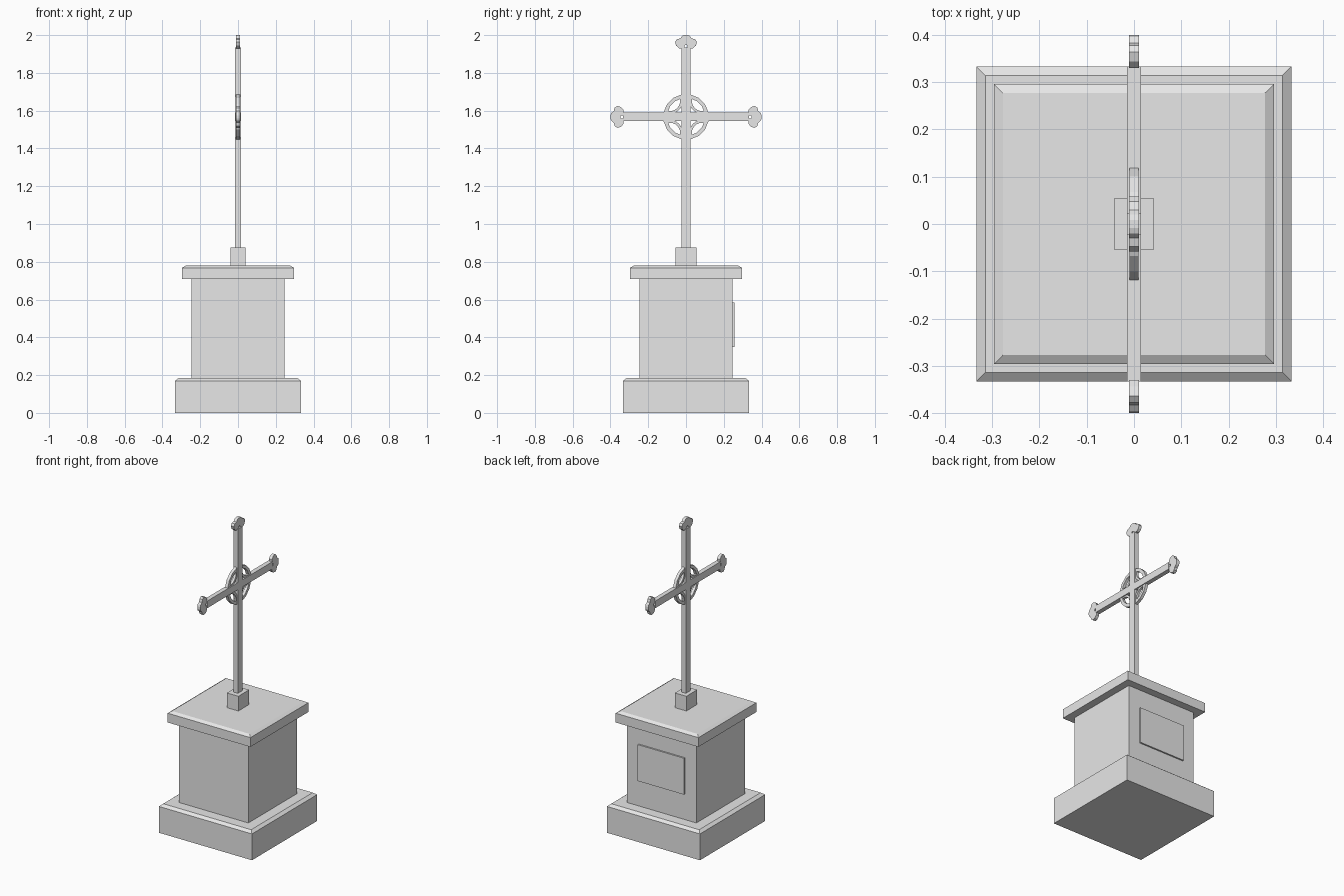
import bpy
import bmesh
from math import pi, cos, sin, radians
from mathutils import Matrix, Vector

cube = bpy.data.objects.get("Cube")
if cube:
    bpy.data.objects.remove(cube, do_unlink=True)

stone = bpy.data.materials.new("grey stone")
stone.use_nodes = True
stone.diffuse_color = (0.8, 0.8, 0.8, 1)
stone.node_tree.nodes["Principled BSDF"].inputs["Base Color"].default_value = (0.8, 0.8, 0.8, 1)


def finish(name, bm):
    bmesh.ops.recalc_face_normals(bm, faces=bm.faces)
    mesh = bpy.data.meshes.new(name)
    bm.to_mesh(mesh)
    bm.free()
    mesh.materials.append(stone)
    obj = bpy.data.objects.new(name, mesh)
    bpy.context.collection.objects.link(obj)
    return obj


def box(name, low, high):
    bm = bmesh.new()
    low, high = Vector(low), Vector(high)
    bmesh.ops.create_cube(bm, size=1, matrix=Matrix.Translation((low + high) / 2)
                          @ Matrix.Diagonal((*(high - low), 1)))
    return finish(name, bm)


def square_stack(name, profile):
    """Square block lofted through (half width, height) pairs."""
    bm = bmesh.new()
    rings = [[bm.verts.new((sx * w, sy * w, z))
              for sx, sy in ((-1, -1), (1, -1), (1, 1), (-1, 1))] for w, z in profile]
    bm.faces.new(rings[0])
    bm.faces.new(rings[-1])
    for a, b in zip(rings, rings[1:]):
        for i in range(4):
            j = (i + 1) % 4
            bm.faces.new((a[i], a[j], b[j], b[i]))
    return finish(name, bm)


def plate(name, outline, half):
    """Flat shape in the y-z plane, extruded along x."""
    bm = bmesh.new()
    face = bm.faces.new([bm.verts.new((-half, y, z)) for y, z in outline])
    out = bmesh.ops.extrude_face_region(bm, geom=[face])
    verts = [v for v in out["geom"] if isinstance(v, bmesh.types.BMVert)]
    bmesh.ops.translate(bm, verts=verts, vec=(2 * half, 0, 0))
    return finish(name, bm)


def band(name, centre, outer, inner, start, sweep, steps, half):
    """Curved strap of rectangular section in the y-z plane."""
    bm = bmesh.new()
    full = abs(sweep - 2 * pi) < 1e-6
    rings = []
    for i in range(steps if full else steps + 1):
        a = start + sweep * i / steps
        rings.append([bm.verts.new((x, centre[0] + r * cos(a), centre[1] + r * sin(a)))
                      for x, r in ((-half, outer), (half, outer), (half, inner), (-half, inner))])
    for i in range(steps):
        a, b = rings[i], rings[(i + 1) % len(rings)]
        for k in range(4):
            m = (k + 1) % 4
            bm.faces.new((a[k], a[m], b[m], b[k]))
    if not full:
        bm.faces.new(rings[0])
        bm.faces.new(rings[-1])
    return finish(name, bm)


# Pedestal
square_stack("pedestal_base", [(0.333, 0), (0.333, 0.17), (0.314, 0.185)])
square_stack("pedestal_shaft", [(0.247, 0.18), (0.247, 0.712)])
square_stack("pedestal_cap", [(0.296, 0.708), (0.296, 0.768), (0.277, 0.78)])
box("back_plaque", (-0.165, 0.24, 0.35), (0.165, 0.257, 0.585))
box("cross_socket", (-0.041, -0.055, 0.775), (0.041, 0.055, 0.875))

# Cross bars
MID = 1.567
box("cross_upright", (-0.015, -0.023, 0.87), (0.015, 0.023, 1.935))
box("cross_arm", (-0.0145, -0.333, MID - 0.023), (0.0145, 0.333, MID + 0.023))

# Lobed ends, each a mirrored half outline with a small notch at the root
half_end = [(0.004, 0.017), (0.008, 0.012), (0.008, 0), (0.036, 0), (0.052, 0.014),
            (0.058, 0.034), (0.048, 0.048), (0.03, 0.053), (0.02, 0.066), (0.008, 0.07)]
end = half_end + [(-w, d) for w, d in reversed(half_end)]
plate("top_end", [(w, 1.93 + d) for w, d in end], 0.0105)
for side, label in ((-1, "front"), (1, "back")):
    plate(label + "_end", [(side * (0.33 + d), MID + w) for w, d in end], 0.0105)

# Ring with a curved strap in each quarter
band("ring", (0, MID), 0.121, 0.101, pi / 16, 2 * pi, 16, 0.0095)
for i in range(4):
    diagonal = pi / 4 + i * pi / 2
    centre = (0.12 * cos(diagonal), MID + 0.12 * sin(diagonal))
    band("ring_strap_%d" % (i + 1), centre, 0.068, 0.054,
         diagonal + pi - radians(60), radians(120), 8, 0.008)
